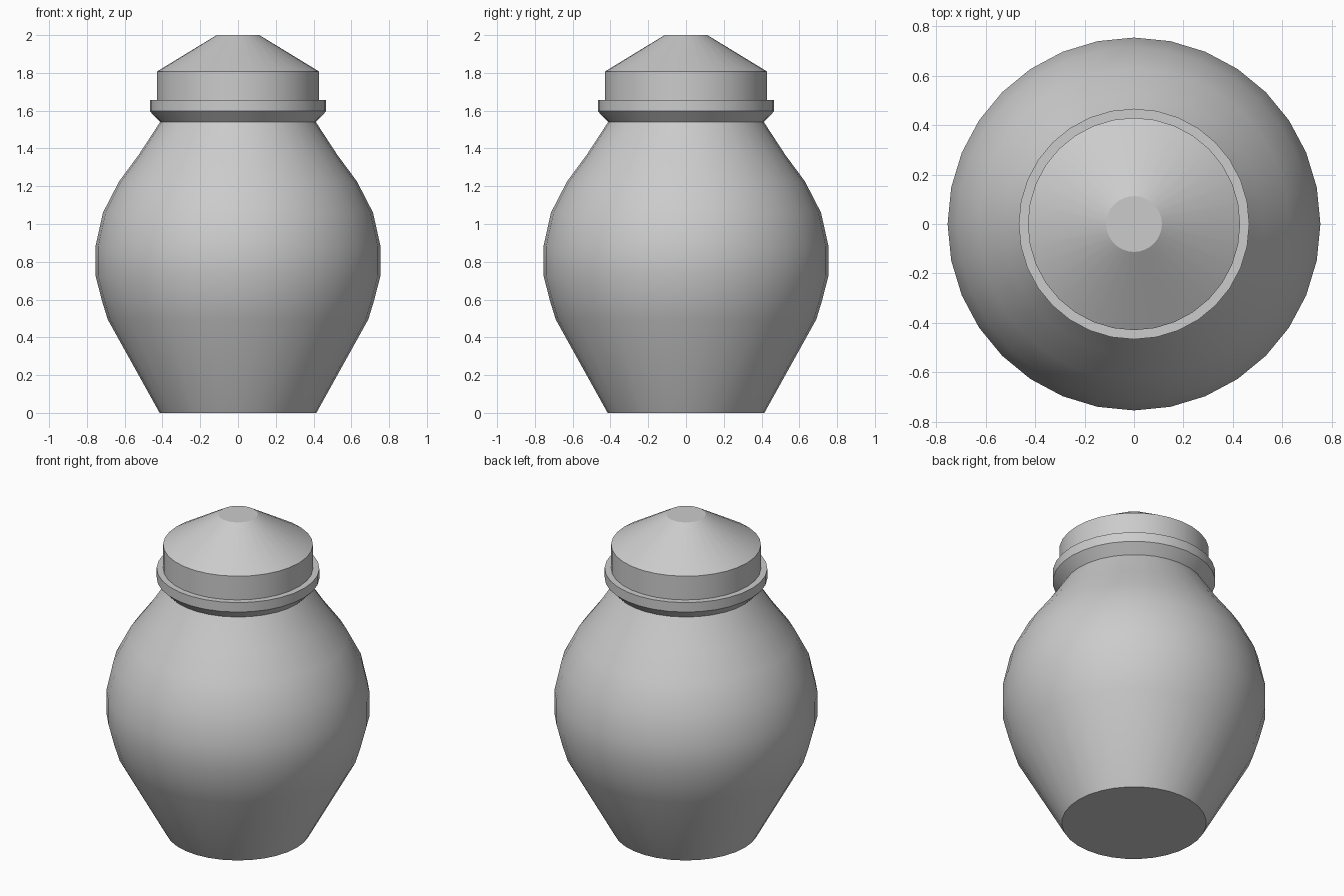
import bpy, bmesh, math

if "Cube" in bpy.data.objects:
    bpy.data.objects.remove(bpy.data.objects["Cube"])

SIDES = 32


def lathe(name, profile, cap_bottom=False, cap_top=False):
    """Revolve a bottom-to-top (radius, z) profile around the z axis."""
    bm = bmesh.new()
    rings = []
    for r, z in profile:
        rings.append([bm.verts.new((r * math.cos(math.tau * i / SIDES),
                                    r * math.sin(math.tau * i / SIDES), z))
                      for i in range(SIDES)])
    for low, high in zip(rings, rings[1:]):
        for i in range(SIDES):
            j = (i + 1) % SIDES
            bm.faces.new((low[i], low[j], high[j], high[i]))
    if cap_bottom:
        bm.faces.new(rings[0][::-1])
    if cap_top:
        bm.faces.new(rings[-1])
    mesh = bpy.data.meshes.new(name)
    bm.to_mesh(mesh)
    bm.free()
    obj = bpy.data.objects.new(name, mesh)
    bpy.context.collection.objects.link(obj)
    bpy.ops.object.select_all(action='DESELECT')
    obj.select_set(True)
    bpy.context.view_layer.objects.active = obj
    bpy.ops.object.shade_smooth_by_angle(angle=math.radians(30))
    return obj


# Rounded jar body with a flat base
lathe("jar_body", [(0.415, 0), (0.69, 0.495), (0.722, 0.60), (0.755, 0.73),
                   (0.755, 0.88), (0.715, 1.06), (0.63, 1.225),
                   (0.525, 1.367), (0.412, 1.54)], cap_bottom=True)

# Flared rim around the mouth
lathe("jar_rim", [(0.412, 1.54), (0.467, 1.597), (0.467, 1.657), (0.43, 1.657)])

# Lid with a straight side and a flat-topped cone
lathe("lid", [(0.43, 1.657), (0.43, 1.807), (0.113, 2.0)], cap_top=True)
